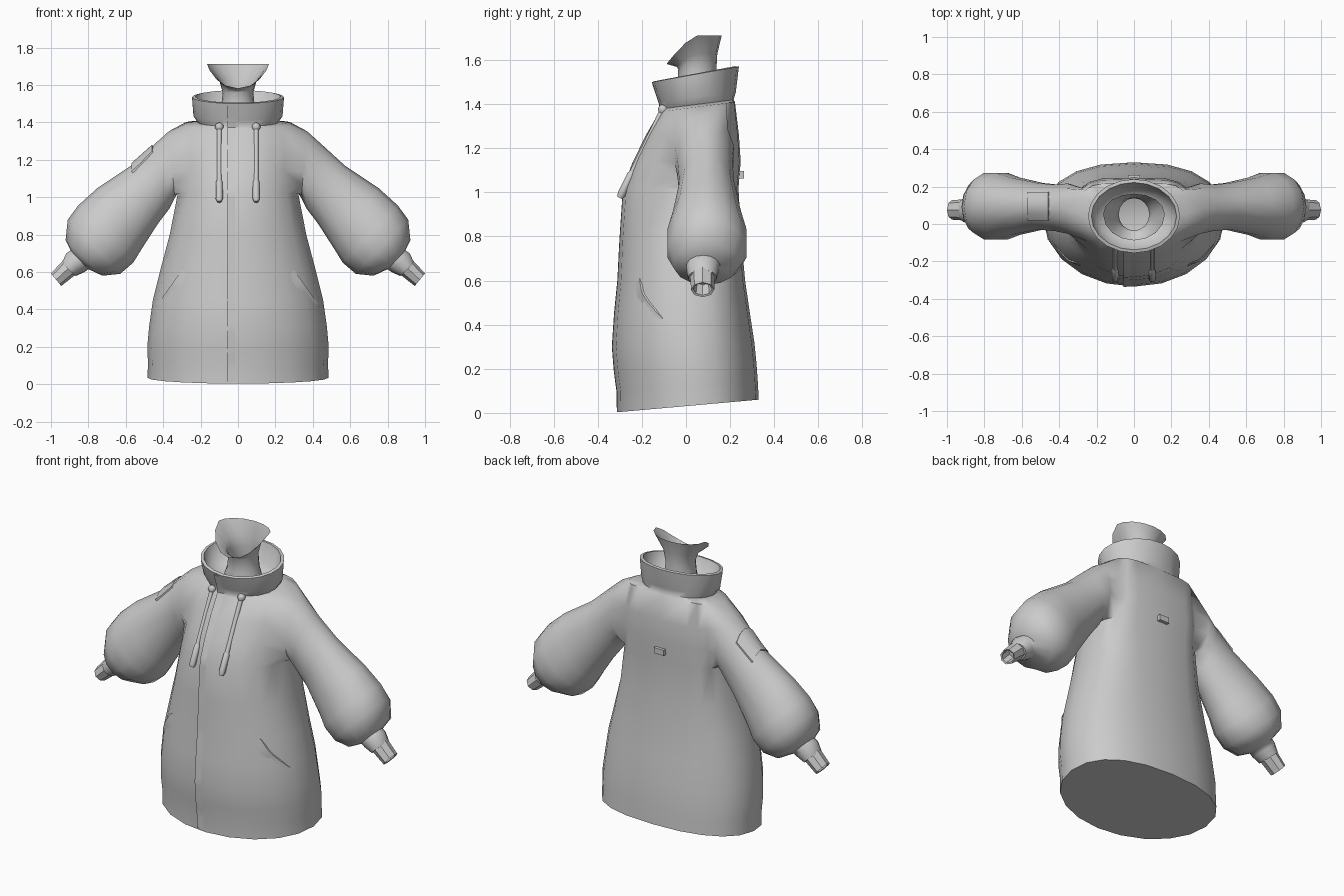
import bpy, bmesh, math
from mathutils import Vector
from mathutils.bvhtree import BVHTree

if "Cube" in bpy.data.objects:
    bpy.data.objects.remove(bpy.data.objects["Cube"])

grey = bpy.data.materials.new("soft_grey")
grey.diffuse_color = (0.6, 0.6, 0.6, 1)
grey.use_nodes = True
grey.node_tree.nodes["Principled BSDF"].inputs["Base Color"].default_value = grey.diffuse_color


def finish(bm, name, angle=40):
    bmesh.ops.recalc_face_normals(bm, faces=bm.faces)
    me = bpy.data.meshes.new(name)
    bm.to_mesh(me)
    bm.free()
    ob = bpy.data.objects.new(name, me)
    bpy.context.collection.objects.link(ob)
    me.materials.append(grey)
    bpy.ops.object.select_all(action='DESELECT')
    ob.select_set(True)
    bpy.context.view_layer.objects.active = ob
    bpy.ops.object.shade_smooth_by_angle(angle=math.radians(angle))
    return ob


def skin(bm, a, b, skip=()):
    n = len(a)
    for i in range(n):
        if i not in skip:
            bm.faces.new((a[i], a[(i + 1) % n], b[(i + 1) % n], b[i]))


def flat_ring(bm, n, zf, zb, hx, yf, yb, square=1, shift=0):
    """Oval ring tilted from zf (front) to zb (back); square < 1 squares off the back."""
    ring = []
    for i in range(n):
        a = 2 * math.pi * i / n
        c, s = math.cos(a), math.sin(a)
        if s > 1e-6:
            c, s = math.copysign(abs(c) ** square, c), s ** square
        mid = (yf + yb) / 2 + shift
        y = mid + s * (yb - mid if s > 0 else mid - yf)
        ring.append(bm.verts.new((hx * c, y, zf + (zb - zf) * (y - yf) / (yb - yf))))
    return ring


def sleeve_ring(bm, n, s, up, lo, y0, y1):
    """Oval ring between an upper and a lower point on one side s."""
    ring = []
    for k in range(n):
        a = 2 * math.pi * k / n
        t = (1 - math.cos(a)) / 2
        x, z = (lo[i] + (up[i] - lo[i]) * t for i in (0, 1))
        ring.append(bm.verts.new((s * x, (y0 + y1) / 2 + (y1 - y0) / 2 * math.sin(a), z)))
    return ring


# Coat: body, collar and sleeves as one closed skin
N = 20
BODY = [(.003, .06, .483, -.312, .33, .85, .03), (.10, .15, .482, -.314, .325, .85, .03),
        (.18, .22, .485, -.325, .32, .85, .03), (.30, .32, .475, -.335, .31, .85, .03),
        (.45, .45, .455, -.325, .29, .8, .025), (.60, .60, .418, -.31, .268, .75, .02),
        (.80, .80, .365, -.30, .25, .65, .01), (1.02, 1.02, .322, -.285, .238, .52, .01),
        (1.14, 1.14, .31, -.24, .248, .5, .01), (1.26, 1.26, .305, -.18, .24, .5),
        (1.365, 1.41, .288, -.118, .222, .5), (1.378, 1.42, .215, -.113, .216, .85),
        (1.41, 1.455, .238, -.125, .226), (1.50, 1.57, .246, -.155, .24),
        (1.505, 1.572, .228, -.138, .222), (1.42, 1.46, .205, -.10, .19),
        (1.40, 1.42, .12, -.05, .15)]
ARM0 = 7
SLEEVE = [((.37, 1.352), (.338, .997), -.055, .22), ((.45, 1.28), (.366, .94), -.042, .213),
          ((.57, 1.17), (.43, .855), -.033, .222), ((.75, 1.05), (.52, .715), -.062, .252),
          ((.855, .955), (.56, .65), -.088, .278), ((.91, .88), (.63, .59), -.088, .278),
          ((.922, .77), (.725, .58), -.058, .24), ((.895, .715), (.80, .615), .0, .155),
          ((.918, .70), (.82, .60), .0, .15), ((.942, .648), (.868, .578), .01, .14)]
bm = bmesh.new()
rings = [flat_ring(bm, N, *r) for r in BODY]
hole = (0, 1, N - 1, N - 2, N // 2, N // 2 + 1, N // 2 - 1, N // 2 - 2)
for r in range(len(rings) - 1):
    skin(bm, rings[r], rings[r + 1], hole if ARM0 <= r < ARM0 + 3 else ())
bm.faces.new(rings[0])
bm.faces.new(rings[-1])
ORDER = [(0, 0), (0, 1), (0, 2), (1, 2), (2, 2), (3, 2), (3, 1), (3, 0),
         (3, -1), (3, -2), (2, -2), (1, -2), (0, -2), (0, -1)]
for s in (1, -1):
    prev = [rings[ARM0 + r][d % N if s > 0 else N // 2 - d] for r, d in ORDER]
    for spec in SLEEVE:
        nxt = sleeve_ring(bm, len(ORDER), s, *spec)
        skin(bm, prev, nxt)
        prev = nxt
    bm.faces.new(prev)
bmesh.ops.recalc_face_normals(bm, faces=bm.faces)
bm.normal_update()
tree = BVHTree.FromBMesh(bm)
finish(bm, "coat", 62)

# Wrist tubes with hollow ends
for s, side in ((1, "left"), (-1, "right")):
    bm = bmesh.new()
    spec = [((.93, .668), (.865, .588), .018, .132), ((1.0, .592), (.945, .525), .023, .128),
            ((.992, .588), (.948, .534), .033, .118), ((.95, .635), (.905, .58), .04, .112)]
    tube = [sleeve_ring(bm, 8, s, *q) for q in spec]
    for a, b in zip(tube, tube[1:]):
        skin(bm, a, b)
    bm.faces.new(tube[-1])
    finish(bm, side + "_wrist", 30)

# Neck lining: a narrow tube that flares into a dipped funnel
bm = bmesh.new()
prev = None
for z, hx, yf, yb in [(1.40, .12, -.05, .15), (1.48, .09, -.04, .142), (1.56, .082, -.035, .138)]:
    ring = flat_ring(bm, 16, z, z, hx, yf, yb)
    if prev:
        skin(bm, prev, ring)
    prev = ring
for k in (.45, 1):
    ring = []
    for i in range(16):
        a = 2 * math.pi * i / 16
        front = max(0, -math.sin(a))
        top = 1.712 - .13 * front ** 1.4
        ring.append(bm.verts.new(((.085 + .08 * k * k) * math.cos(a),
                                  .052 + (.085 + (.055 if front else .025) * k * k) * math.sin(a),
                                  1.56 + (top - 1.56) * k)))
    skin(bm, prev, ring)
    prev = ring
finish(bm, "neck_lining", 60)


def surface(origin, direction, lift):
    d = Vector(direction)
    hit = tree.ray_cast(Vector(origin), d)[0]
    return hit - d * lift if hit else None


def plate(name, grid, push):
    """Thin plate through a grid of points, with skirt edges pushed inwards."""
    bm = bmesh.new()
    rows = [[bm.verts.new(p) for p in row] for row in grid]
    for a, b in zip(rows, rows[1:]):
        for i in range(len(a) - 1):
            bm.faces.new((a[i], a[i + 1], b[i + 1], b[i]))
    res = bmesh.ops.extrude_face_region(bm, geom=bm.faces[:])
    bmesh.ops.translate(bm, vec=push, verts=[v for v in res["geom"] if isinstance(v, bmesh.types.BMVert)])
    finish(bm, name, 35)


# Front closure: overlapping flap with its edge left of centre
plate("front_closure", [[surface((x, -1, .015 + 1.475 * i / 50), (0, 1, 0), h)
                         for x, h in ((-.056, .008), (-.04, .006), (.01, -.004))]
                        for i in range(51)], (0, .009, 0))

# Slanted pocket welts
for s, side in ((1, "left"), (-1, "right")):
    grid = []
    for i in range(9):
        t = i / 8
        x, z = .30 + .128 * t, .61 - .18 * t
        bulge = .002 + .012 * math.sin(math.pi * t)
        grid.append([surface((s * (x + o), -1, z + o * .7), (0, 1, 0), h)
                     for o, h in ((-.05, -.005), (0, bulge))])
    plate(side + "_pocket_welt", grid, (0, .009, 0))

# Sleeve patch, wrapped over the top of one sleeve
plate("sleeve_patch", [[surface((x, y, 2), (0, 0, -1), .012) for y in (.02, .055, .095, .135, .17)]
                       for x in (-.57, -.53, -.49, -.46)], (.012, 0, -.014))


def lathe(name, x, profile):
    """Round part along the drawstring line."""
    a, b = Vector((x, -.10, 1.385)), Vector((x, -.30, .975))
    u = Vector((1, 0, 0))
    v = (b - a).normalized().cross(u)
    bm = bmesh.new()
    rs = [[bm.verts.new(a + (b - a) * t + (u * math.cos(k * math.pi / 4) + v * math.sin(k * math.pi / 4)) * r)
           for k in range(8)] for t, r in profile]
    for p, q in zip(rs, rs[1:]):
        skin(bm, p, q)
    bm.faces.new(rs[0])
    bm.faces.new(rs[-1])
    finish(bm, name, 50)


# Drawstrings: eyelet knob, cord and end toggle
for x, side in ((.097, "left"), (-.10, "right")):
    lathe(side + "_cord", x, [(.02, .013), (.74, .013)])
    lathe(side + "_eyelet", x, [(-.02, .012), (0, .022), (.04, .022), (.065, .012)])
    lathe(side + "_toggle", x, [(.71, .012), (.74, .018), (.96, .019), (1, .012)])

# Back loop
bm = bmesh.new()
bmesh.ops.create_cube(bm, size=1)
bmesh.ops.scale(bm, vec=(.066, .024, .034), verts=bm.verts)
bmesh.ops.translate(bm, vec=(0, .25, 1.08), verts=bm.verts)
finish(bm, "back_loop")
